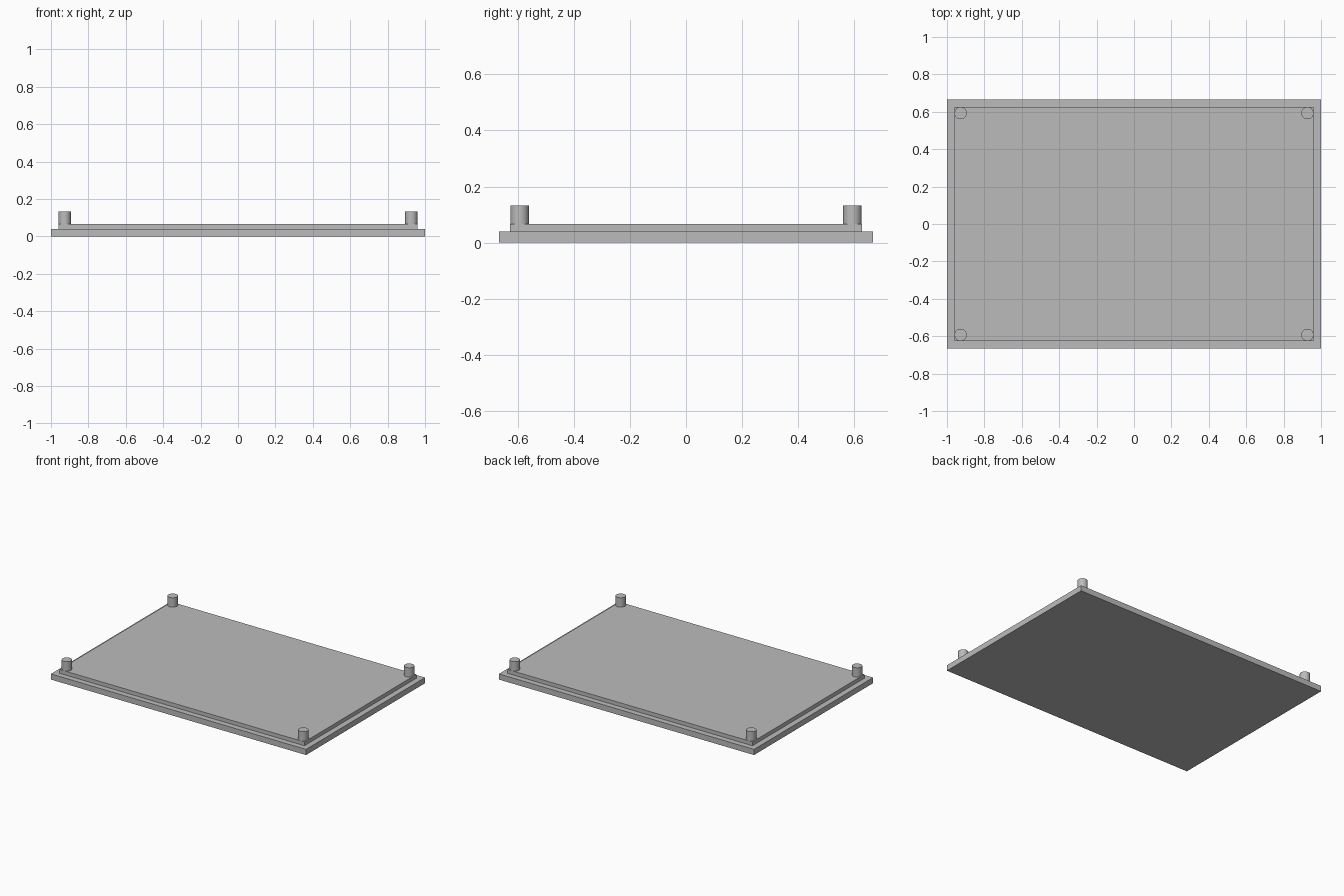
import bpy
import math

old = bpy.data.objects.get("Cube")
if old:
    bpy.data.objects.remove(old, do_unlink=True)

# Single plain grey
grey = bpy.data.materials.new("plain grey")
colour = (0.5, 0.5, 0.5, 1)
grey.diffuse_color = colour
grey.use_nodes = True
grey.node_tree.nodes["Principled BSDF"].inputs["Base Color"].default_value = colour


def finish(name):
    obj = bpy.context.object
    obj.name = name
    obj.data.materials.append(grey)
    return obj


def slab(name, width, depth, bottom, top):
    bpy.ops.mesh.primitive_cube_add(size=1, location=(0, 0, (bottom + top) / 2))
    bpy.context.object.scale = (width, depth, top - bottom)
    bpy.ops.object.transform_apply(location=False, rotation=False, scale=True)
    return finish(name)


BASE_TOP, PLATE_TOP, POST_TOP = 0.04, 0.067, 0.133
POST_RADIUS = 0.033

# Base lid and the raised inner plate
slab("base_plate", 2, 1.333, 0, BASE_TOP)
slab("raised_plate", 1.92, 1.253, BASE_TOP, PLATE_TOP)

# Corner posts, flush with the raised plate's edges
for side, x in (("left", 1), ("right", -1)):
    for end, y in (("front", -1), ("back", 1)):
        bpy.ops.mesh.primitive_cylinder_add(
            vertices=32, radius=POST_RADIUS, depth=POST_TOP - PLATE_TOP,
            location=(x * 0.927, y * 0.593, (PLATE_TOP + POST_TOP) / 2))
        finish(f"{end}_{side}_post")
        bpy.ops.object.shade_smooth_by_angle(angle=math.radians(30))
